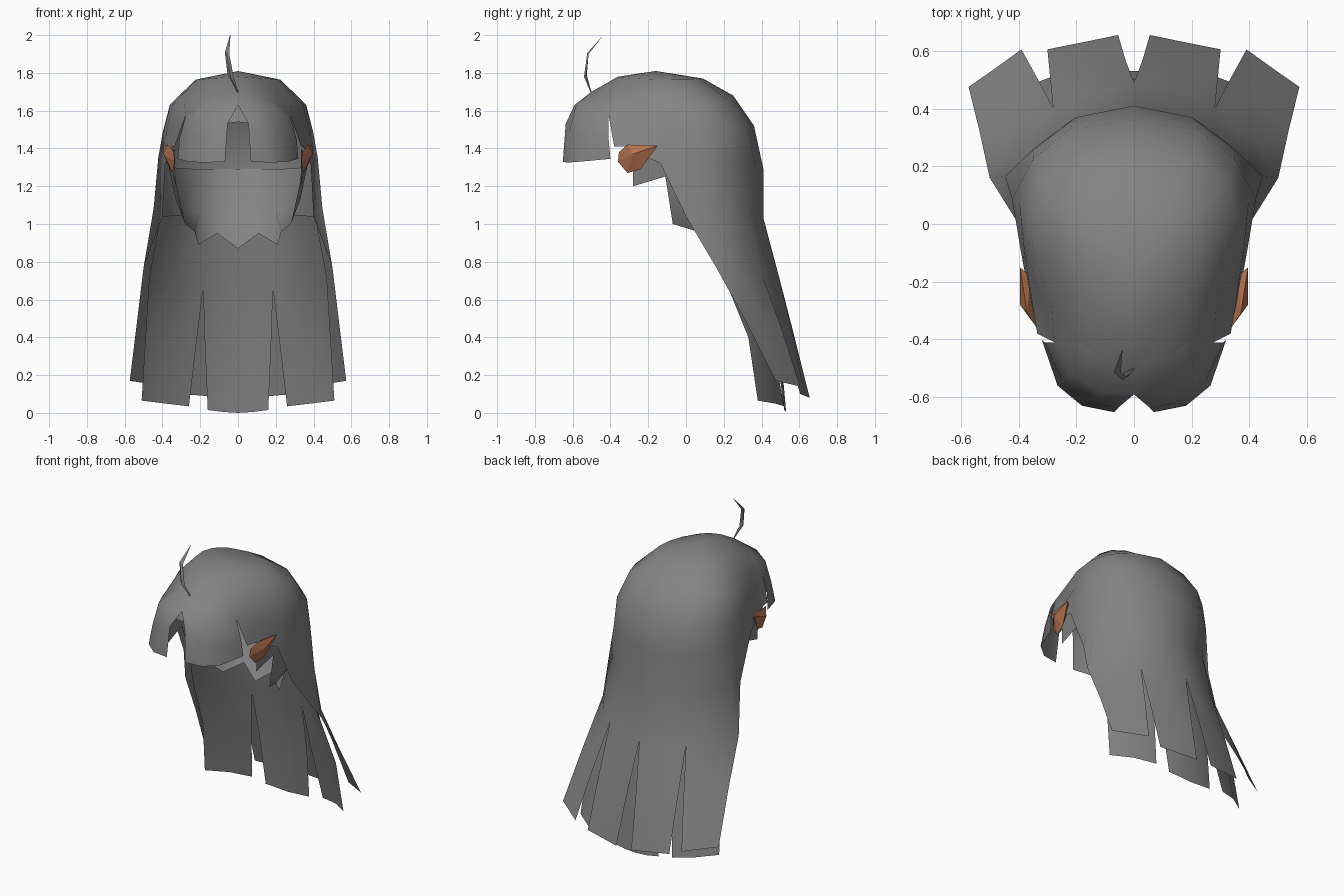
import bpy, bmesh, math
from mathutils import Vector


def material(name, rgb):
    m = bpy.data.materials.new(name)
    m.diffuse_color = (*rgb, 1)
    return m


GREY = material("hair grey", (0.23, 0.23, 0.23))
ORANGE = material("ear copper", (0.46, 0.17, 0.08))


def finish(name, bm, mat, angle):
    me = bpy.data.meshes.new(name)
    bm.to_mesh(me)
    bm.free()
    me.materials.append(mat)
    ob = bpy.data.objects.new(name, me)
    bpy.context.collection.objects.link(ob)
    if angle:
        for p in me.polygons:
            p.use_smooth = True
        me.set_sharp_from_angle(angle=math.radians(angle))
    return ob


def sheet(name, patches, mirror=True, angle=45):
    """Open sheet made of point grids, mirrored over x, welded, facing outwards."""
    bm = bmesh.new()
    for rows in patches:
        for s in ((1, -1) if mirror else (1,)):
            g = [[bm.verts.new((s * x, y, z)) for x, y, z in r] for r in rows]
            for a, b in zip(g, g[1:]):
                for i in range(len(a) - 1):
                    bm.faces.new((a[i], a[i + 1], b[i + 1], b[i]))
    bmesh.ops.remove_doubles(bm, verts=bm.verts, dist=0.002)
    bmesh.ops.recalc_face_normals(bm, faces=bm.faces)
    out = sum(f.normal.dot(f.calc_center_median() - Vector((0, -0.1, 1.1))) * f.calc_area()
              for f in bm.faces)
    if out < 0:
        bmesh.ops.reverse_faces(bm, faces=bm.faces)
    return finish(name, bm, GREY, angle)


def ring(yb, zb, yf, zf, w, sag=0.0, power=0.8):
    """Half of a rounded egg-shaped ring, back centre to front centre, 9 points."""
    pts = []
    for i in range(9):
        t = math.pi * i / 8
        c, s = math.cos(t), max(math.sin(t), 0)
        pts.append((w * s ** power * (1 + 0.3 * c), (yb + yf) / 2 + (yb - yf) / 2 * c,
                    (zb + zf) / 2 + (zb - zf) / 2 * c - sag * s))
    return pts


# crown, fringe and long outer back hair with four strands
r1 = ring(0.09, 1.77, -0.36, 1.78, 0.215, 0.01)
r2 = ring(0.25, 1.68, -0.50, 1.70, 0.345, 0.06)
r3 = ring(0.36, 1.52, -0.55, 1.54, 0.38, 0.04)
r4 = ring(0.41, 1.29, -0.64, 1.48, 0.41, 0, 1.0)
r3[6] = (0.275, -0.41, 1.58)
r4[4] = (0.385, -0.135, 1.32)
r4[5] = (0.345, -0.32, 1.41)
r5 = [(0, 0.41, 1.03), (0.14, 0.38, 1.04), (0.26, 0.33, 1.06), (0.447, 0.165, 1.08), (0.40, 0, 1.04)]
r6 = [(0, 0.49, 0.73), (0.14, 0.46, 0.74), (0.28, 0.40, 0.74), (0.41, 0.29, 0.75), (0.50, 0.16, 0.77)]
mid = tuple(Vector(r2[7]).lerp(Vector(r2[6]), 0.5))
sheet("outer_hair", [
    [[(0, -0.16, 1.81)] * 9, r1, r2],
    [r2[:7], r3[:7]],
    [r3[:6], r4[:6]],
    [r3[5:7], [r4[5], (0.335, -0.38, 1.41)]],
    [r4[:5], r5, r6],
    [r6[:3],
     [(0.03, 0.57, 0.42), (0.15, 0.56, 0.43), (0.29, 0.50, 0.44)],
     [(0.055, 0.655, 0.08), (0.175, 0.63, 0.09), (0.30, 0.605, 0.10)]],
    [r6[2:],
     [(0.335, 0.505, 0.45), (0.44, 0.42, 0.47), (0.535, 0.32, 0.48)],
     [(0.39, 0.605, 0.14), (0.48, 0.54, 0.155), (0.573, 0.475, 0.17)]],
    [[r2[8], r2[7], mid, r2[6]],
     [(0, -0.59, 1.63), (0.11, -0.585, 1.62), (0.22, -0.52, 1.60), r3[6]],
     [(0.055, -0.637, 1.53), (0.15, -0.62, 1.48), (0.25, -0.54, 1.46), (0.31, -0.41, 1.45)],
     [(0.068, -0.652, 1.33), (0.18, -0.63, 1.325), (0.265, -0.56, 1.33), (0.32, -0.40, 1.345)]],
])

# hairline strip behind the parted fringe
sheet("hairline", [[r2[6:], r3[6:]]])

# inner hair curving in under the nape, with a ragged lower edge
sheet("nape_hair", [[
    [(0, 0.40, 1.29), (0.11, 0.385, 1.29), (0.21, 0.33, 1.29), (0.36, 0.16, 1.30),
     (0.372, 0.02, 1.33), (0.36, -0.14, 1.36), (0.335, -0.28, 1.40)],
    [(0, 0.32, 1.07), (0.11, 0.31, 1.07), (0.20, 0.26, 1.07), (0.30, 0.14, 1.08),
     (0.33, -0.01, 1.13), (0.352, -0.12, 1.32), (0.333, -0.28, 1.28)],
    [(0, 0.18, 0.87), (0.11, 0.22, 0.95), (0.21, 0.14, 0.89), (0.23, 0.06, 0.96),
     (0.28, -0.07, 1.00), (0.345, -0.08, 1.26), (0.33, -0.28, 1.20)],
]])

# inner long layer with three strands
sheet("inner_strands", [
    [[(0, 0.38, 1.00), (0.10, 0.37, 1.01), (0.19, 0.34, 1.04)],
     [(0, 0.45, 0.66), (0.10, 0.44, 0.66), (0.185, 0.41, 0.66)],
     [(0, 0.50, 0.35), (0.09, 0.50, 0.35), (0.175, 0.475, 0.35)],
     [(0, 0.53, 0.00), (0.08, 0.53, 0.005), (0.16, 0.52, 0.015)]],
    [[(0.19, 0.34, 1.04), (0.29, 0.27, 1.05), (0.41, 0.06, 1.04)],
     [(0.185, 0.41, 0.66), (0.34, 0.34, 0.68), (0.47, 0.20, 0.72)],
     [(0.22, 0.455, 0.37), (0.36, 0.42, 0.39), (0.49, 0.33, 0.40)],
     [(0.26, 0.52, 0.035), (0.39, 0.47, 0.05), (0.51, 0.38, 0.065)]],
])

# single loose lock on top
sheet("loose_lock", [[
    [(-0.002, -0.50, 1.695), (0, -0.505, 1.695), (0.002, -0.50, 1.70)],
    [(-0.055, -0.525, 1.79), (-0.04, -0.54, 1.78), (-0.022, -0.53, 1.775)],
    [(-0.07, -0.515, 1.91), (-0.06, -0.523, 1.905), (-0.046, -0.515, 1.90)],
    [(-0.042, -0.437, 2.0), (-0.041, -0.438, 2.0), (-0.04, -0.437, 2.0)],
]], mirror=False)

# pointed ears
EAR = [(0.395, -0.15, 1.415), (0.37, -0.31, 1.42), (0.34, -0.355, 1.38), (0.335, -0.36, 1.33),
       (0.345, -0.31, 1.27), (0.36, -0.24, 1.29), (0.395, -0.28, 1.37), (0.36, -0.18, 1.40)]
for side, s in (("right", 1), ("left", -1)):
    bm = bmesh.new()
    for x, y, z in EAR:
        bm.verts.new((s * x, y, z))
    bmesh.ops.convex_hull(bm, input=bm.verts)
    bmesh.ops.recalc_face_normals(bm, faces=bm.faces)
    finish(side + "_ear", bm, ORANGE, 0)
